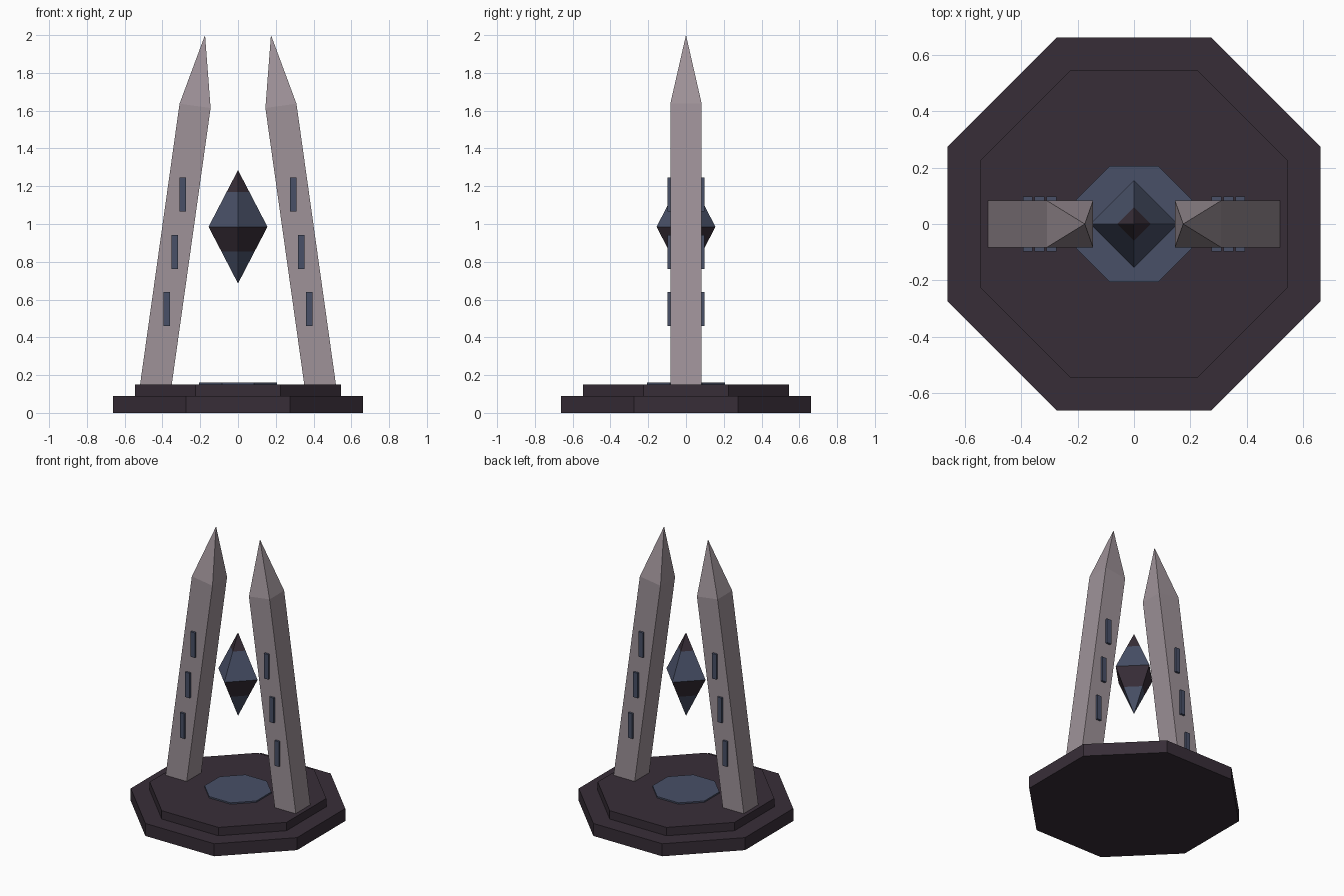
import bpy, bmesh
from math import radians, cos, pi
from mathutils import Matrix

cube = bpy.data.objects.get("Cube")
if cube:
    bpy.data.objects.remove(cube)


def material(name, rgb):
    m = bpy.data.materials.new(name)
    m.use_nodes = True
    m.diffuse_color = (*rgb, 1)
    m.node_tree.nodes["Principled BSDF"].inputs["Base Color"].default_value = (*rgb, 1)
    return m


dark = material("dark plum stone", (0.039, 0.027, 0.039))
pale = material("pale mauve stone", (0.342, 0.287, 0.314))
blue = material("slate blue", (0.065, 0.08, 0.135))


def lathe(name, profile, sides, turn, mats, matrix=Matrix(), pick=None):
    """Stack flat-sided rings of (radius, z); zero radius makes a point."""
    bm = bmesh.new()
    rings = []
    for r, z in profile:
        if r == 0:
            rings.append([bm.verts.new((0, 0, z))] * sides)
        else:
            rings.append([bm.verts.new(Matrix.Rotation(turn + 2 * pi * i / sides, 3, 'Z')
                                       @ Matrix.Translation((r, 0, z)).translation)
                          for i in range(sides)])
    for level, (low, high) in enumerate(zip(rings, rings[1:])):
        for i in range(sides):
            j = (i + 1) % sides
            corners = list(dict.fromkeys((low[i], low[j], high[j], high[i])))
            face = bm.faces.new(corners)
            face.material_index = pick(level) if pick else 0
    if profile[0][0]:
        bm.faces.new(rings[0][::-1])
    if profile[-1][0]:
        bm.faces.new(rings[-1])
    bmesh.ops.recalc_face_normals(bm, faces=bm.faces)
    mesh = bpy.data.meshes.new(name)
    bm.to_mesh(mesh)
    bm.free()
    for m in mats:
        mesh.materials.append(m)
    obj = bpy.data.objects.new(name, mesh)
    obj.matrix_world = matrix
    bpy.context.collection.objects.link(obj)
    return obj


# Stepped octagonal plinth with an inlaid disc
for name, half, z0, z1, mat in (("lower_plinth", 0.662, 0, 0.09, dark),
                                ("upper_plinth", 0.545, 0.09, 0.15, dark),
                                ("floor_disc", 0.206, 0.15, 0.16, blue)):
    r = half / cos(pi / 8)
    lathe(name, [(r, z0), (r, z1)], 8, pi / 8, [mat])

# Two leaning obelisks, each with three glowing slots through it
post = 0.083 / cos(pi / 4)
for side, s in (("left", 1), ("right", -1)):
    lean = Matrix.Translation((0.436 * s, 0, 0.14)) @ Matrix.Rotation(radians(-8 * s), 4, 'Y')
    lathe(side + "_obelisk", [(post, 0), (post, 1.5), (0, 1.879)], 4, pi / 4, [pale], lean)
    for n, (x, z) in enumerate(((0.377, 0.55), (0.335, 0.853), (0.293, 1.155))):
        place = Matrix.Translation((x * s, 0, z)) @ Matrix.Diagonal((0.035, 0.196, 0.18, 1))
        lathe(f"{side}_slot_{n + 1}", [(0.5 ** 0.5, -0.5), (0.5 ** 0.5, 0.5)],
              4, pi / 4, [blue], place)

# Floating crystal in alternating bands
lathe("floating_crystal",
      [(0, -0.3), (0.088, -0.13), (0.156, 0), (0.06, 0.185), (0, 0.3)],
      4, 0, [blue, dark], Matrix.Translation((0, 0, 0.985)),
      pick=lambda level: level % 2)
